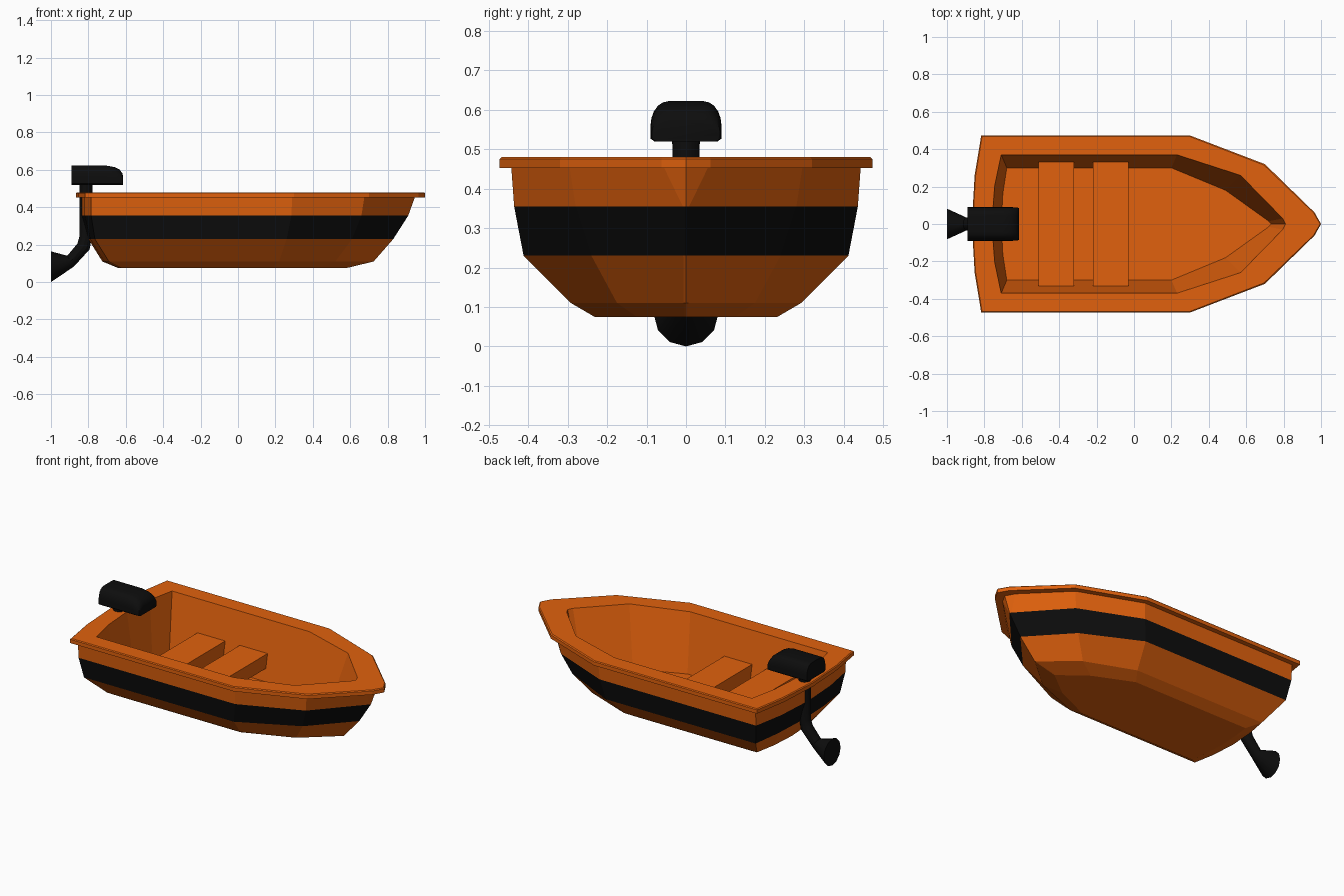
import bpy, bmesh
from math import cos, sin, pi, radians
from mathutils import Vector

if "Cube" in bpy.data.objects:
    bpy.data.objects.remove(bpy.data.objects["Cube"])


def material(name, color):
    m = bpy.data.materials.new(name)
    m.diffuse_color = color
    m.use_nodes = True
    m.node_tree.nodes["Principled BSDF"].inputs["Base Color"].default_value = m.diffuse_color
    return m


ORANGE = material("orange", (0.75, 0.12, 0.004, 1))
BLACK = material("black", (0.004, 0.004, 0.004, 1))


def loft(name, rings, mats, band=None):
    """Skin a stack of closed rings, cap both ends; band = ring index using mats[1]."""
    bm = bmesh.new()
    loops = [[bm.verts.new(p) for p in ring] for ring in rings]
    n = len(loops[0])
    for k in range(len(loops) - 1):
        a, b = loops[k], loops[k + 1]
        for i in range(n):
            j = (i + 1) % n
            f = bm.faces.new((a[i], a[j], b[j], b[i]))
            f.material_index = 1 if k == band else 0
    bm.faces.new(loops[0])
    bm.faces.new(loops[-1])
    bmesh.ops.recalc_face_normals(bm, faces=bm.faces)
    me = bpy.data.meshes.new(name)
    bm.to_mesh(me)
    bm.free()
    for m in mats:
        me.materials.append(m)
    ob = bpy.data.objects.new(name, me)
    bpy.context.collection.objects.link(ob)
    return ob


def smooth(ob, angle):
    bpy.ops.object.select_all(action='DESELECT')
    ob.select_set(True)
    bpy.context.view_layer.objects.active = ob
    bpy.ops.object.shade_smooth_by_angle(angle=radians(angle))


def deck_ring(z, xc, w, camber, xm, xf, wf, xb, wb, xt):
    """Boat outline: curved stern, parallel sides, two-step taper to the bow."""
    half = [(xc - camber * 0.7, w * 0.55), (xc, w), (xm, w), (xf, wf), (xb, wb)]
    pts = [(xc - camber, 0)] + half + [(xt, 0)] + [(x, -y) for x, y in reversed(half)]
    return [(x, y, z) for x, y in pts]


# Hull: inner floor, inner rim, outer rim, then down the outside to the keel
sections = [
    (0.13, -0.68, 0.30, 0.03, 0.20, 0.49, 0.18, 0.72, 0.015, 0.735),
    (0.48, -0.71, 0.37, 0.05, 0.23, 0.57, 0.26, 0.795, 0.03, 0.81),
    (0.48, -0.812, 0.468, 0.05, 0.297, 0.695, 0.315, 0.96, 0.06, 0.995),
    (0.475, -0.817, 0.473, 0.05, 0.30, 0.70, 0.32, 0.965, 0.062, 1.0),
    (0.452, -0.817, 0.473, 0.05, 0.30, 0.70, 0.32, 0.965, 0.062, 1.0),
    (0.452, -0.785, 0.443, 0.05, 0.29, 0.675, 0.295, 0.915, 0.055, 0.945),
    (0.355, -0.785, 0.436, 0.05, 0.285, 0.66, 0.28, 0.905, 0.008, 0.91),
    (0.23, -0.765, 0.412, 0.035, 0.26, 0.61, 0.24, 0.825, 0.007, 0.83),
    (0.11, -0.69, 0.292, 0.035, 0.22, 0.52, 0.175, 0.72, 0.006, 0.725),
    (0.075, -0.62, 0.232, 0.02, 0.18, 0.42, 0.125, 0.575, 0.005, 0.58),
]
loft("hull", [deck_ring(*s) for s in sections], [ORANGE, BLACK], band=6)

# Bench seats spanning the inner walls
for i, x in enumerate((-0.415, -0.125)):
    bpy.ops.mesh.primitive_cube_add(size=1, location=(x, 0, 0.247))
    seat = bpy.context.object
    seat.name = f"seat_{i + 1}"
    seat.scale = (0.19, 0.675, 0.086)
    seat.data.materials.append(ORANGE)


# Motor leg: round tube bending back and flaring to a bell
def tube_ring(x, z, radius, tilt, sides=12):
    u = Vector((cos(tilt), 0, sin(tilt)))
    return [Vector((x, 0, z)) + radius * (cos(t) * u + sin(t) * Vector((0, 1, 0)))
            for t in (2 * pi * i / sides for i in range(sides))]


leg = loft("motor_leg", [
    tube_ring(-0.812, 0.53, 0.035, 0),
    tube_ring(-0.815, 0.24, 0.033, radians(-5)),
    tube_ring(-0.826, 0.19, 0.036, radians(-25)),
    tube_ring(-0.895, 0.112, 0.034, radians(-58)),
    tube_ring(-1.0, 0.082, 0.082, radians(-90)),
], [BLACK])
smooth(leg, 30)

# Motor cover: domed section, rounded down at its forward end
dome = [(-0.08, 0.52), (-0.09, 0.528)]
dome += [(-0.045 - 0.045 * cos(a), 0.56 + 0.062 * sin(a)) for a in (radians(18 * i) for i in range(6))]
dome += [(-y, z) for y, z in reversed(dome)]


def cover_ring(x, height, width):
    return [(x, y * width, 0.52 + (z - 0.52) * height) for y, z in dome]


cover = loft("motor_cover", [
    cover_ring(-0.89, 1, 1), cover_ring(-0.70, 1, 1), cover_ring(-0.66, 0.93, 1),
    cover_ring(-0.632, 0.79, 0.99), cover_ring(-0.618, 0.6, 0.96), cover_ring(-0.615, 0.45, 0.92),
], [BLACK])
smooth(cover, 35)
